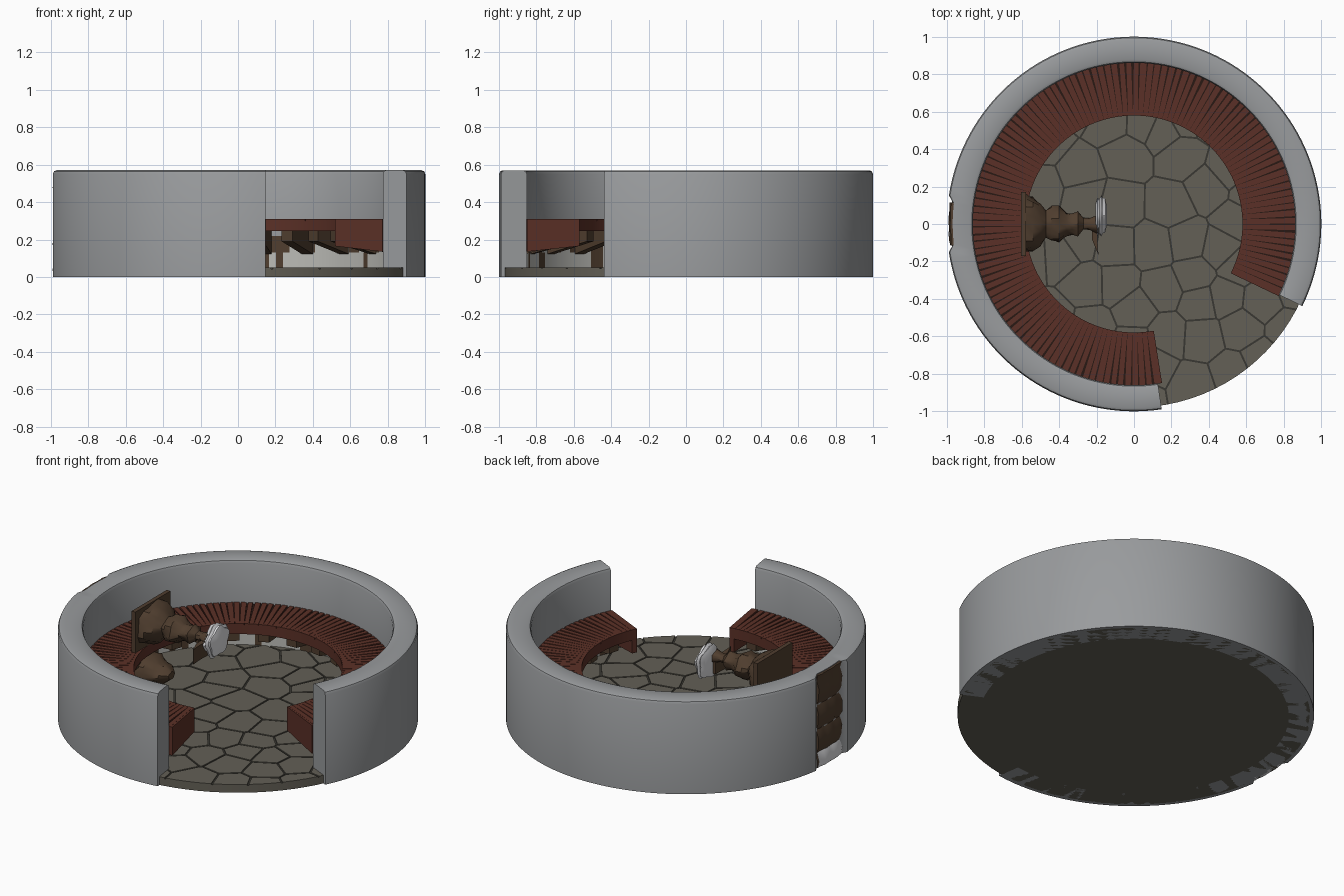
import bpy, bmesh, math, random
from mathutils import Vector

if "Cube" in bpy.data.objects:
    bpy.data.objects.remove(bpy.data.objects["Cube"])

random.seed(7)
D = math.radians
A0, A1 = -26, 278.5          # wall runs from A0 to A1, leaving the entrance open


def mat(name, r, g, b):
    m = bpy.data.materials.new(name)
    m.diffuse_color = (r, g, b, 1)
    m.use_nodes = True
    m.node_tree.nodes["Principled BSDF"].inputs["Base Color"].default_value = m.diffuse_color
    return m


GREY = mat("wall grey", .32, .33, .34)
STONE = mat("paving stone", .125, .115, .092)
GAP = mat("paving gap", .04, .038, .032)
RED = mat("red wood", .105, .030, .020)
DARK = mat("dark wood gap", .022, .009, .007)
BROWN = mat("brown wood", .080, .048, .028)
PALE = mat("pale plaster", .50, .50, .47)
WHITE = mat("white", .75, .75, .77)


def make(name, bm, mats, rule=None, smooth=True):
    bmesh.ops.recalc_face_normals(bm, faces=bm.faces)
    bm.normal_update()
    if rule:
        for f in bm.faces:
            f.material_index = rule(f)
    me = bpy.data.meshes.new(name)
    bm.to_mesh(me)
    bm.free()
    for m in mats:
        me.materials.append(m)
    ob = bpy.data.objects.new(name, me)
    bpy.context.collection.objects.link(ob)
    if smooth:
        bpy.ops.object.select_all(action='DESELECT')
        ob.select_set(True)
        bpy.context.view_layer.objects.active = ob
        bpy.ops.object.shade_smooth_by_angle(angle=D(35))
    return ob


def arc(bm, prof, a0, a1, n, shape=None):
    """Sweep a closed (r, z) profile from angle a0 to a1, with end caps."""
    rows = []
    for i in range(n + 1):
        a = a0 + (a1 - a0) * i / n
        row = []
        for r, z in prof:
            if shape:
                r = shape(r, z, a)
            row.append(bm.verts.new((r * math.cos(D(a)), r * math.sin(D(a)), z)))
        rows.append(row)
    m = len(prof)
    for p, q in zip(rows, rows[1:]):
        for j in range(m):
            k = (j + 1) % m
            bm.faces.new((p[j], q[j], q[k], p[k]))
    bm.faces.new(rows[0])
    bm.faces.new(rows[-1][::-1])


def radial_wedge(bm, a, width, r0, r1, top, low0, low1):
    """Beam pointing outward at angle a, with a sloping underside."""
    u = Vector((math.cos(D(a)), math.sin(D(a)), 0))
    t = Vector((-u.y, u.x, 0)) * width / 2
    sides = [[bm.verts.new(u * r + t * s + Vector((0, 0, z)))
              for r, z in ((r0, top), (r1, top), (r1, low1), (r0, low0))] for s in (-1, 1)]
    p, q = sides
    for j in range(4):
        k = (j + 1) % 4
        bm.faces.new((p[j], q[j], q[k], p[k]))
    bm.faces.new(p)
    bm.faces.new(q[::-1])


def prism(bm, pts, z0, z1):
    lo = [bm.verts.new((x, y, z0)) for x, y in pts]
    hi = [bm.verts.new((x, y, z1)) for x, y in pts]
    n = len(pts)
    for j in range(n):
        k = (j + 1) % n
        bm.faces.new((lo[j], lo[k], hi[k], hi[j]))
    bm.faces.new(lo[::-1])
    bm.faces.new(hi)


# Curved wall with soft rim, shallow niche at the far left, plaster under the bench
bm = bmesh.new()
arc(bm, [(1, 0), (1, .55), (.994, .564), (.98, .57), (.88, .57), (.866, .564), (.86, .55),
         (.86, .22), (.86, .13), (.86, 0)], A0, A1, 122,
    lambda r, z, a: min(r, .968) if abs(a - 180) < 6.8 else r)


def wall_rule(f):
    c = f.calc_center_median()
    if math.hypot(c.x, c.y) < .87 and c.z < .22:
        return 2 if random.random() < .25 else 1
    return 0


make("wall", bm, [GREY, PALE, BROWN], wall_rule)

# Carved post set in the outer niche, white at its foot
bm = bmesh.new()
zs = [0, .04, .09, .12, .18, .23, .26, .33, .38, .41, .48, .53, .565]
rs = [.985, .993, .975, .985, .99, .972, .986, .99, .972, .985, .992, .976, .985]
arc(bm, list(zip(rs, zs)) + [(.955, .565), (.955, 0)], 173.3, 186.7, 8,
    lambda r, z, a: r - .006 * abs(math.sin(a * 1.3 + z * 9)) if r > .96 else r)
make("niche_post", bm, [BROWN, WHITE], lambda f: int(f.calc_center_median().z < .09 and len(f.verts) == 4))

# Floor disc with irregular paving laid on it
circle = [(.98 * math.cos(D(a)), .98 * math.sin(D(a))) for a in range(0, 360, 4)]
bm = bmesh.new()
prism(bm, circle, 0, .044)
make("floor", bm, [STONE, GAP], lambda f: int(f.normal.z > .5))


def clip(poly, point, n):
    out = []
    for p, q in zip(poly, poly[1:] + poly[:1]):
        dp, dq = (p - point).dot(n), (q - point).dot(n)
        if dp <= 0:
            out.append(p)
        if dp * dq < 0:
            out.append(p.lerp(q, dp / (dp - dq)))
    return out


seeds = []
while len(seeds) < 80:
    best = max((Vector((random.uniform(-1, 1), random.uniform(-1, 1))) for _ in range(5)),
               key=lambda c: min([(c - s).length for s in seeds] or [1]))
    if best.length < 1:
        seeds.append(best)
bm = bmesh.new()
for s in seeds:
    cell = [Vector(p) for p in circle]
    for o in seeds:
        if o is not s:
            n = (o - s).normalized()
            cell = clip(cell, (s + o) / 2 - n * .005, n)
    if len(cell) > 2:
        prism(bm, cell, .04, .05)
make("paving_stones", bm, [STONE], smooth=False)

# Bench body and its radial slats
B0, B1 = -26, 279.5
bm = bmesh.new()
arc(bm, [(.58, .245), (.862, .245), (.862, .302), (.58, .302)], B0, B1, 110)
make("bench", bm, [RED, DARK], lambda f: int(f.normal.z > .5))
bm = bmesh.new()
count = 118
step = (B1 - B0) / count
for i in range(count):
    a = B0 + i * step
    g0, g1 = random.uniform(.1, .55), random.uniform(.1, .55)
    pts = [(r * math.cos(D(t)), r * math.sin(D(t))) for r, t in
           ((.579, a + .03), (.862, a + g0), (.862, a + step - g1), (.579, a + step - .03))]
    prism(bm, pts, .298, .31)
make("bench_slats", bm, [RED], smooth=False)

# Deep end panels and supporting brackets
bm = bmesh.new()
for a in (-25.5, 279):
    radial_wedge(bm, a, .03, .58, .862, .309, .165, .135)
make("bench_end_panels", bm, [RED], smooth=False)
bm = bmesh.new()
for i in range(19):
    radial_wedge(bm, -14 + i * 15.7, .065, .61, .87, .25, .19, .12)
make("bench_brackets", bm, [BROWN], smooth=False)


# Carved spout reaching into the room: plate, knobbly neck and white head
def knobbly(name, prof, centre_y, centre_z, mats, squash=1):
    bm = bmesh.new()
    n = 20
    rows = []
    for x, r in prof:
        rows.append([])
        for j in range(n):
            t = 2 * math.pi * j / n
            k = r * (1 + .10 * math.sin(5 * t + x * 40))
            rows[-1].append(bm.verts.new((x, centre_y + k * math.cos(t), centre_z + k * squash * math.sin(t))))
    for p, q in zip(rows, rows[1:]):
        for j in range(n):
            bm.faces.new((p[j], p[(j + 1) % n], q[(j + 1) % n], q[j]))
    bm.faces.new(rows[0])
    bm.faces.new(rows[-1])
    return make(name, bm, mats)


bm = bmesh.new()
bmesh.ops.create_cube(bm, size=1)
for v in bm.verts:
    v.co = Vector((v.co.x * .025 - .59, v.co.y * .34, v.co.z * .25 + .435))
make("spout_plate", bm, [BROWN], smooth=False)
knobbly("spout_neck", [(-.58, .15), (-.54, .14), (-.50, .11), (-.47, .07), (-.44, .09), (-.40, .095),
                       (-.36, .06), (-.33, .055), (-.30, .065), (-.27, .03), (-.24, .03), (-.19, .05)],
        0, .435, [BROWN], .8)
knobbly("spout_head", [(-.205, .07), (-.195, .1), (-.185, .09), (-.175, .105), (-.165, .09),
                       (-.155, .09), (-.145, .05)], .045, .415, [WHITE], .95)

# Brown crest beside the head
bm = bmesh.new()
prism(bm, [(-.22, .03), (-.225, -.08), (-.19, -.165), (-.195, -.08), (-.19, .03)], .34, .43)
make("spout_crest", bm, [BROWN], smooth=False)

# Carved foot under the bench below the spout
knobbly("spout_foot", [(-.62, .13), (-.57, .12), (-.53, .08), (-.49, .07), (-.45, .03)], 0, .14, [BROWN], .75)
